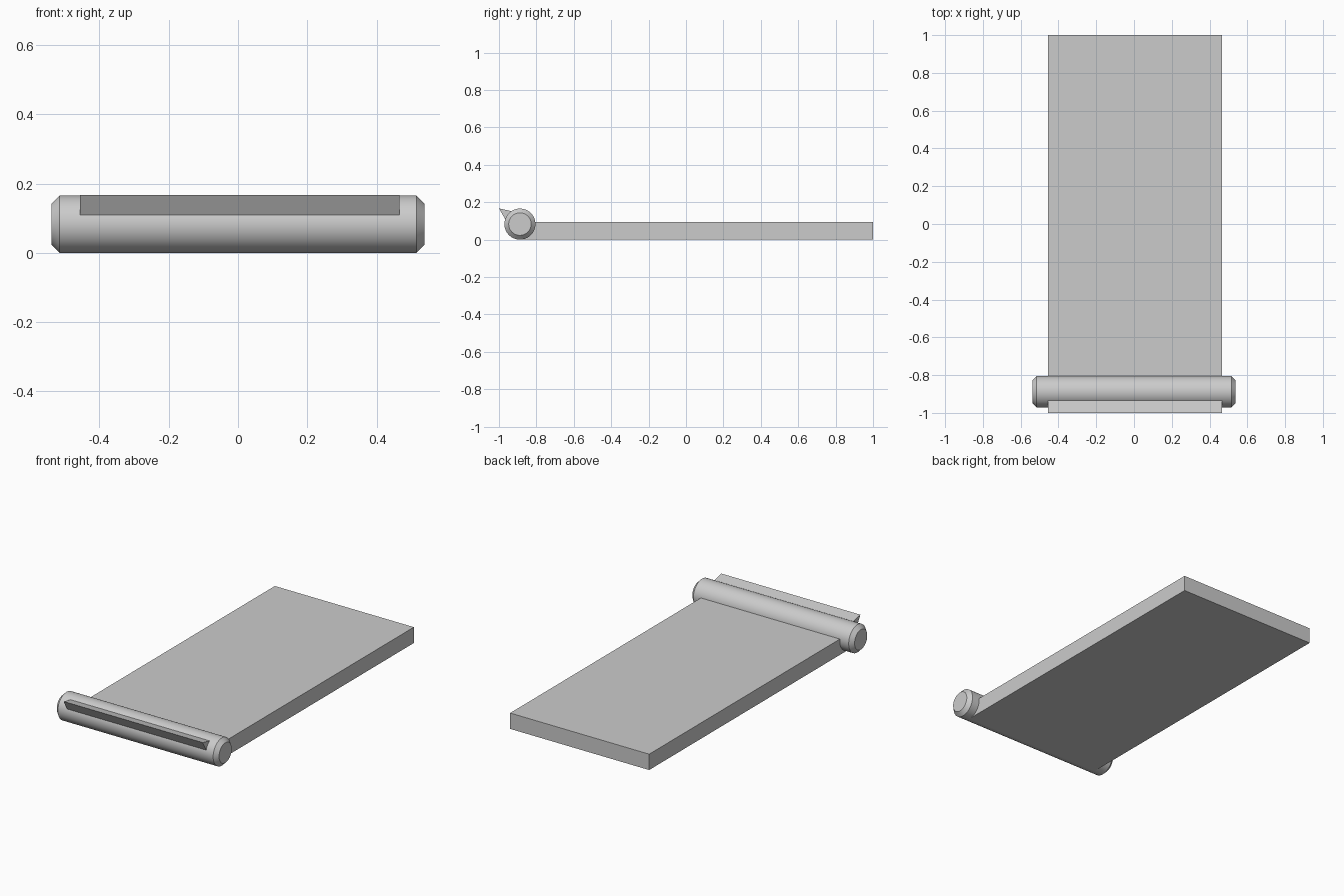
import bpy
import bmesh
from math import cos, sin, tau

cube = bpy.data.objects.get("Cube")
if cube:
    bpy.data.objects.remove(cube, do_unlink=True)

grey = bpy.data.materials.new("plain grey")
grey.use_nodes = True
COLOUR = (0.6, 0.6, 0.6, 1)
grey.diffuse_color = COLOUR
grey.node_tree.nodes["Principled BSDF"].inputs["Base Color"].default_value = COLOUR


def loft(name, sections):
    """Skin matching (x, [(y, z), ...]) sections and cap both ends."""
    bm = bmesh.new()
    rings = [[bm.verts.new((x, y, z)) for y, z in pts] for x, pts in sections]
    for a, b in zip(rings, rings[1:]):
        for i in range(len(a)):
            j = (i + 1) % len(a)
            bm.faces.new((a[i], a[j], b[j], b[i]))
    bm.faces.new(rings[0])
    bm.faces.new(rings[-1])
    bmesh.ops.recalc_face_normals(bm, faces=bm.faces)
    mesh = bpy.data.meshes.new(name)
    bm.to_mesh(mesh)
    bm.free()
    mesh.materials.append(grey)
    obj = bpy.data.objects.new(name, mesh)
    bpy.context.collection.objects.link(obj)
    return obj


R, AXIS_Y = 0.083, -0.888
LEFT, RIGHT = 0.466, -0.456


def circle(r, sides=64):
    return [(AXIS_Y + r * cos(tau * i / sides), R + r * sin(tau * i / sides))
            for i in range(sides)]


# Flat slab, running in under the roller
slab = [(AXIS_Y, 0), (1, 0), (1, 0.095), (AXIS_Y, 0.095)]
loft("slab", [(RIGHT, slab), (LEFT, slab)])

# Chamfered roller across the front
roller = loft("roller", [(-0.538, circle(0.06)), (-0.515, circle(R)),
                         (0.515, circle(R)), (0.538, circle(0.06))])
bpy.context.view_layer.objects.active = roller
roller.select_set(True)
bpy.ops.object.shade_smooth_by_angle(angle=0.5)

# Wedge-shaped lip, rooted inside the roller
lip = [(-1, 0.167), (-0.966, 0.108), (-0.92, 0.09), (-0.91, 0.147)]
loft("lip", [(RIGHT, lip), (LEFT, lip)])
